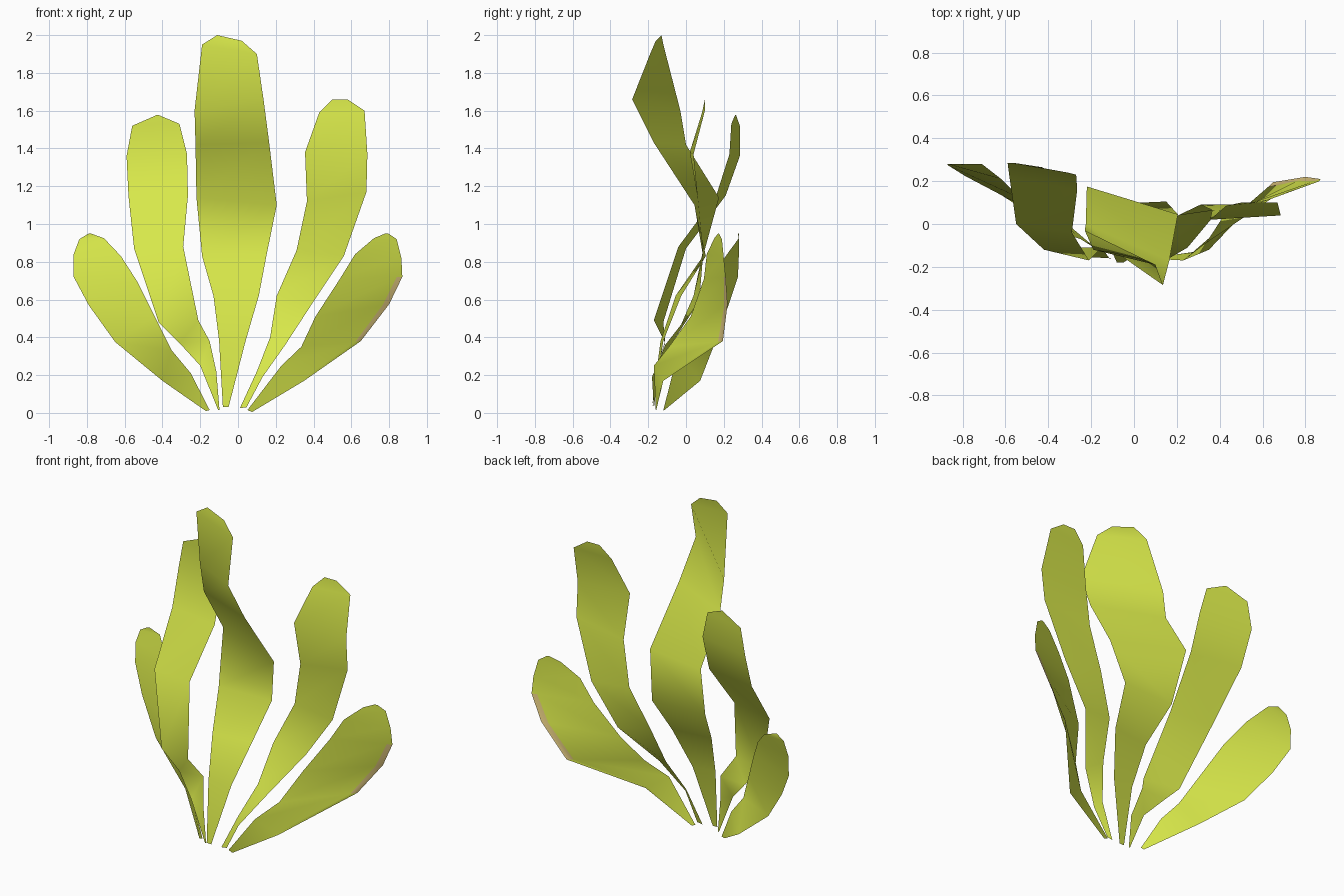
import bpy, bmesh
from mathutils import Vector


def material(name, rgb):
    m = bpy.data.materials.new(name)
    m.diffuse_color = (*rgb, 1)
    return m


LEAF = material("leaf_yellow_green", (0.68, 0.80, 0.068))
TINT = material("dry_leaf_edge", (0.74, 0.57, 0.21))


def leaf(name, left, right, columns=(0, 1), dry_rows=()):
    """Thin curled leaf: a sheet lofted between its left and right edge paths."""
    bm = bmesh.new()
    rows = [[bm.verts.new(Vector(a).lerp(Vector(b), t)) for t in columns]
            for a, b in zip(left, right)]
    for i, (lo, hi) in enumerate(zip(rows, rows[1:])):
        for j in range(len(columns) - 1):
            f = bm.faces.new((lo[j], lo[j + 1], hi[j + 1], hi[j]))
            f.smooth = True
            # withered strip along the outer column of some rows
            if i in dry_rows and j == len(columns) - 2:
                f.material_index = 1
    me = bpy.data.meshes.new(name)
    bm.to_mesh(me)
    bm.free()
    me.materials.append(LEAF)
    if dry_rows:
        me.materials.append(TINT)
    ob = bpy.data.objects.new(name, me)
    bpy.context.collection.objects.link(ob)
    return ob


# tall centre leaf
leaf("center_leaf",
     [(-.08, -.18, .03), (-.10, -.135, .38), (-.13, -.055, .62), (-.19, .09, .83),
      (-.22, .175, 1.14), (-.225, .0, 1.42), (-.23, -.03, 1.60), (-.19, -.12, 1.95), (-.11, -.13, 2.0)],
     [(-.05, -.18, .03), (.04, -.12, .38), (.11, -.025, .62), (.15, .105, .83),
      (.205, .045, 1.10), (.165, -.17, 1.43), (.135, -.285, 1.66), (.10, -.19, 1.90), (.02, -.16, 1.97)])

# upper left leaf
leaf("upper_left_leaf",
     [(-.105, -.16, .015), (-.20, -.155, .25), (-.31, -.11, .37), (-.42, -.12, .48), (-.55, .0, .87),
      (-.58, .21, 1.15), (-.59, .285, 1.36), (-.56, .285, 1.52), (-.43, .265, 1.577)],
     [(-.098, -.16, .015), (-.115, -.16, .22), (-.15, -.11, .38), (-.21, -.17, .49), (-.29, -.04, .88),
      (-.265, .16, 1.15), (-.27, .23, 1.37), (-.31, .24, 1.53), (-.42, .26, 1.577)])

# lower left leaf
leaf("lower_left_leaf",
     [(-.17, -.12, .01), (-.40, .075, .17), (-.65, .155, .375), (-.79, .225, .57),
      (-.87, .275, .72), (-.87, .28, .84), (-.84, .28, .92), (-.79, .275, .95)],
     [(-.15, -.12, .015), (-.25, -.07, .21), (-.35, -.04, .33), (-.44, .04, .51),
      (-.53, .12, .69), (-.62, .21, .83), (-.71, .28, .925), (-.78, .28, .95)])

# upper right leaf
leaf("upper_right_leaf",
     [(.01, -.17, .025), (.10, -.145, .22), (.17, -.055, .40), (.205, .04, .62), (.31, .09, .86),
      (.365, .065, 1.12), (.355, .02, 1.38), (.43, .085, 1.59), (.50, .10, 1.66)],
     [(.045, -.17, .03), (.13, -.18, .19), (.25, -.11, .36), (.40, .07, .59), (.56, .09, .83),
      (.68, .06, 1.17), (.685, .04, 1.37), (.67, .10, 1.60), (.58, .10, 1.66)])

# lower right leaf, with a withered outer edge
leaf("lower_right_leaf",
     [(.05, -.16, .015), (.23, -.17, .25), (.335, -.09, .35), (.41, .025, .51),
      (.54, .095, .71), (.62, .11, .84), (.72, .15, .925), (.78, .17, .95)],
     [(.075, -.16, .005), (.35, -.12, .17), (.65, .195, .38), (.80, .22, .575),
      (.87, .21, .72), (.865, .20, .82), (.84, .19, .92), (.795, .175, .95)],
     columns=(0, .91, 1), dry_rows=(2, 3))
